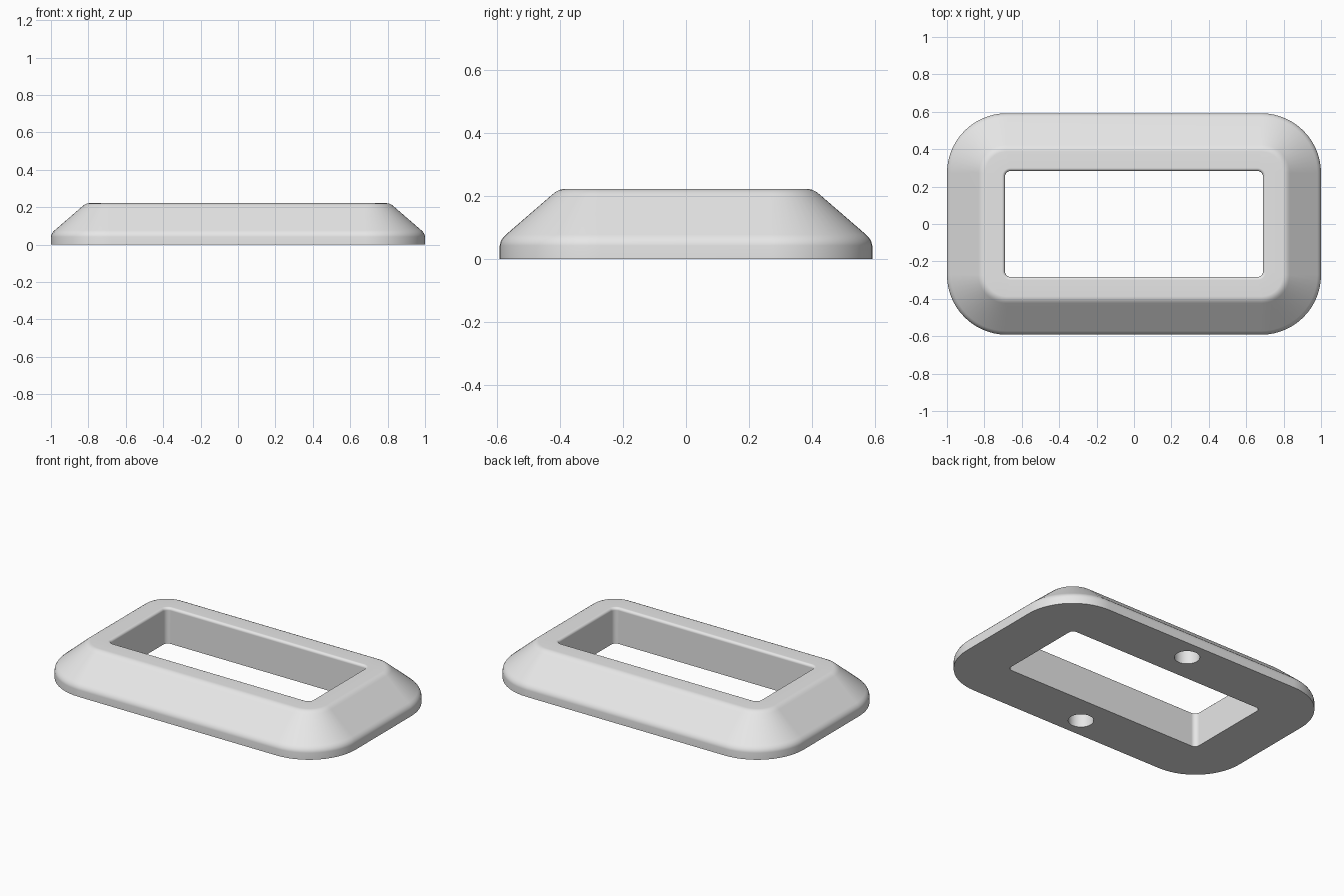
import bpy, bmesh
from math import sin, cos, pi

if "Cube" in bpy.data.objects:
    bpy.data.objects.remove(bpy.data.objects["Cube"])

OUTER = (1.0, 0.592, 0.32)      # half length, half depth, corner radius
OPENING = (0.69, 0.283, 0.03)
HEIGHT = 0.222
STEPS = 14                      # segments per rounded corner

grey = bpy.data.materials.new("light grey")
grey.use_nodes = True
colour = (0.8, 0.8, 0.8, 1)
grey.diffuse_color = colour
grey.node_tree.nodes["Principled BSDF"].inputs["Base Color"].default_value = colour


def ring(bm, size, grow, z):
    """Rounded rectangle loop, offset outwards by grow."""
    hx, hy, r = size
    verts = []
    for q, (sx, sy) in enumerate([(1, 1), (-1, 1), (-1, -1), (1, -1)]):
        for i in range(STEPS + 1):
            a = pi / 2 * (q + i / STEPS)
            verts.append(bm.verts.new((sx * (hx - r) + (r + grow) * cos(a),
                                       sy * (hy - r) + (r + grow) * sin(a), z)))
    return verts


# Bezel: outer wall, sloped side and flat top, then down through the opening
outer_profile = [(0, 0), (0, 0.042), (-0.003, 0.055), (-0.010, 0.067), (-0.020, 0.077),
                 (-0.168, 0.205), (-0.178, 0.213), (-0.190, 0.219), (-0.205, HEIGHT)]
fillet = 0.016
inner_profile = [(fillet * (1 - cos(a)), HEIGHT - fillet * (1 - sin(a)))
                 for a in [pi / 2 * (1 - i / 5) for i in range(6)]] + [(0, 0)]

bm = bmesh.new()
rings = [ring(bm, OUTER, d, z) for d, z in outer_profile]
rings += [ring(bm, OPENING, d, z) for d, z in inner_profile]
for k, lower in enumerate(rings):
    upper = rings[(k + 1) % len(rings)]
    for i in range(len(lower)):
        j = (i + 1) % len(lower)
        bm.faces.new((lower[i], lower[j], upper[j], upper[i]))
bmesh.ops.recalc_face_normals(bm, faces=bm.faces)
mesh = bpy.data.meshes.new("bezel_frame")
bm.to_mesh(mesh)
bm.free()
frame = bpy.data.objects.new("bezel_frame", mesh)
bpy.context.collection.objects.link(frame)
mesh.materials.append(grey)

# Blind screw holes in the underside, front and back
for side in (-1, 1):
    bpy.ops.mesh.primitive_cylinder_add(vertices=40, radius=0.072, depth=0.2,
                                        location=(0, side * 0.465, 0))
    cutter = bpy.context.object
    cutter.name = "screw_hole_cutter"
    cutter.hide_render = True
    cutter.data.materials.append(grey)
    cut = frame.modifiers.new("screw_hole", "BOOLEAN")
    cut.operation = "DIFFERENCE"
    cut.solver = "EXACT"
    cut.object = cutter
    bpy.ops.object.select_all(action="DESELECT")
    frame.select_set(True)
    bpy.context.view_layer.objects.active = frame
    bpy.ops.object.modifier_apply(modifier=cut.name)
    bpy.data.objects.remove(cutter)

# Smooth fillets with crisp flat faces
bpy.ops.object.shade_smooth_by_angle(angle=pi / 6)
weighted = frame.modifiers.new("weighted_normals", "WEIGHTED_NORMAL")
weighted.keep_sharp = True
